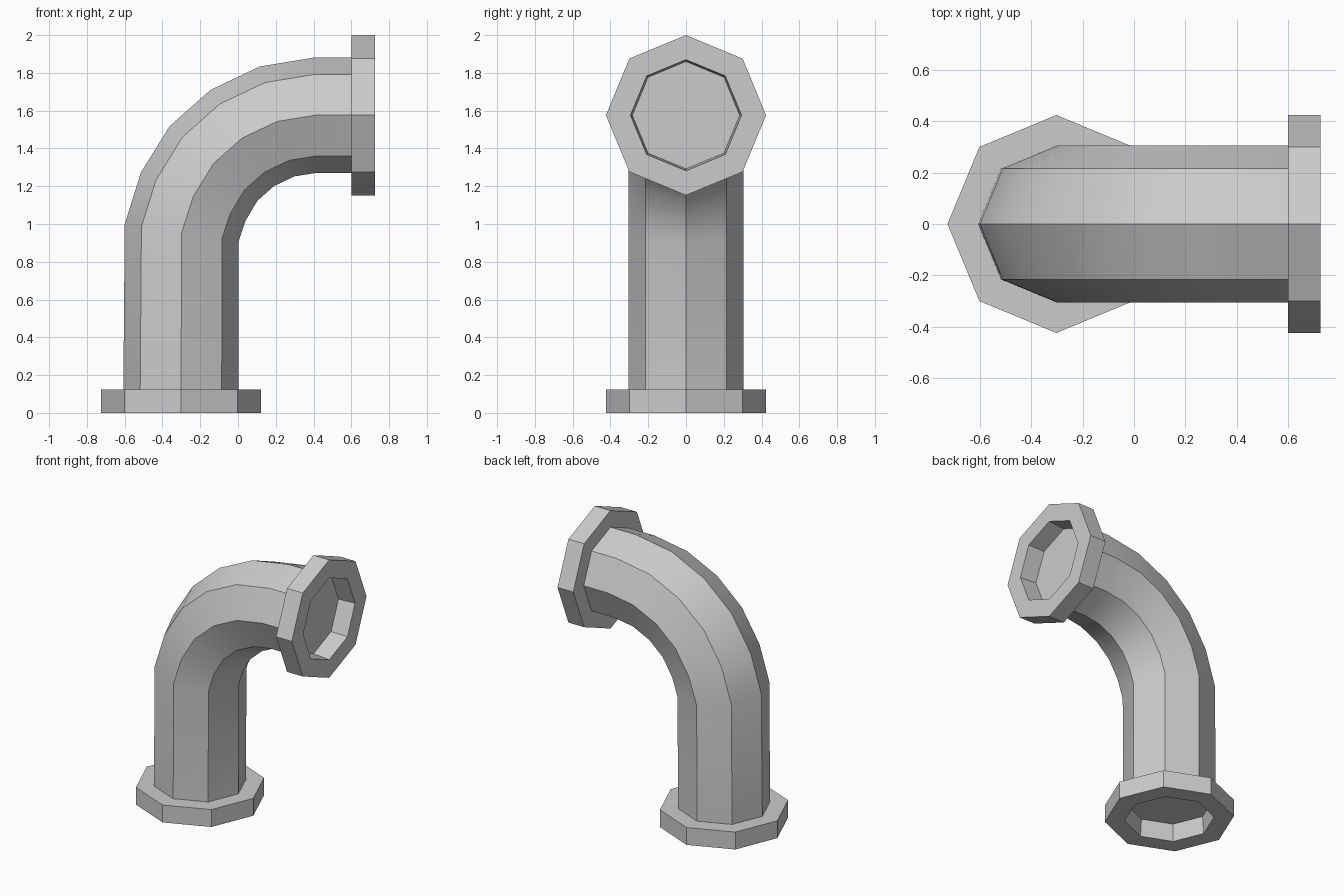
import bpy, bmesh, math
from mathutils import Vector

if "Cube" in bpy.data.objects:
    bpy.data.objects.remove(bpy.data.objects["Cube"])

SIDES = 8
R_PIPE, R_FLANGE, R_MOUTH, R_FLOOR = 0.305, 0.424, 0.294, 0.284
THICK = 0.125


def ring(bm, centre, tilt, radius):
    """Octagon in the plane facing the pipe direction (tilt 0 = up, 90 = +x)."""
    t = math.radians(tilt)
    u, v = Vector((math.cos(t), 0, -math.sin(t))), Vector((0, 1, 0))
    angles = [i * math.tau / SIDES for i in range(SIDES)]
    return [bm.verts.new(centre + radius * (math.cos(a) * u + math.sin(a) * v))
            for a in angles]


def bridge(bm, a, b):
    for i in range(SIDES):
        j = (i + 1) % SIDES
        bm.faces.new((a[i], a[j], b[j], b[i]))


def finish(bm, name):
    bmesh.ops.recalc_face_normals(bm, faces=bm.faces)
    mesh = bpy.data.meshes.new(name)
    bm.to_mesh(mesh)
    bm.free()
    obj = bpy.data.objects.new(name, mesh)
    bpy.context.collection.objects.link(obj)
    return obj


def flange(name, mouth, tilt, inward):
    """Octagonal collar with a shallow, slightly tapered blind recess."""
    bm = bmesh.new()
    back = mouth + inward * THICK
    loops = [ring(bm, c, tilt, r) for c, r in (
        (back, R_FLOOR), (mouth, R_MOUTH), (mouth, R_FLANGE), (back, R_FLANGE))]
    for k in range(3):
        bridge(bm, loops[k], loops[k + 1])
    bridge(bm, loops[3], loops[0])
    finish(bm, name)
    # recess floor, closing off the pipe end
    bm = bmesh.new()
    bm.faces.new(ring(bm, back, tilt, R_FLOOR))
    floor = finish(bm, name + "_floor")
    if floor.data.polygons[0].normal.dot(inward) > 0:
        floor.data.flip_normals()


# Pipe: straight riser, six-ring elbow, short outlet
path = [(-0.302, THICK, 0), (-0.298, 0.955, 8.5), (-0.237, 1.145, 24.5),
        (-0.13, 1.32, 40.5), (0.022, 1.455, 56.5), (0.207, 1.543, 72.5),
        (0.41, 1.576, 88.5), (0.6, 1.576, 90)]
bm = bmesh.new()
loops = [ring(bm, Vector((x, 0, z)), tilt, R_PIPE) for x, z, tilt in path]
for a, b in zip(loops, loops[1:]):
    bridge(bm, a, b)
pipe = finish(bm, "elbow_pipe")
# open tube: make sure the walls face outwards
pipe.data.update()
face = pipe.data.polygons[0]
if face.normal.dot(face.center - Vector((-0.302, 0, face.center.z))) < 0:
    pipe.data.flip_normals()
bpy.context.view_layer.objects.active = pipe
pipe.select_set(True)
bpy.ops.object.shade_smooth_by_angle(angle=math.radians(30))

# Flanges
flange("base_flange", Vector((-0.302, 0, 0)), 0, Vector((0, 0, 1)))
flange("outlet_flange", Vector((0.725, 0, 1.576)), 90, Vector((-1, 0, 0)))
